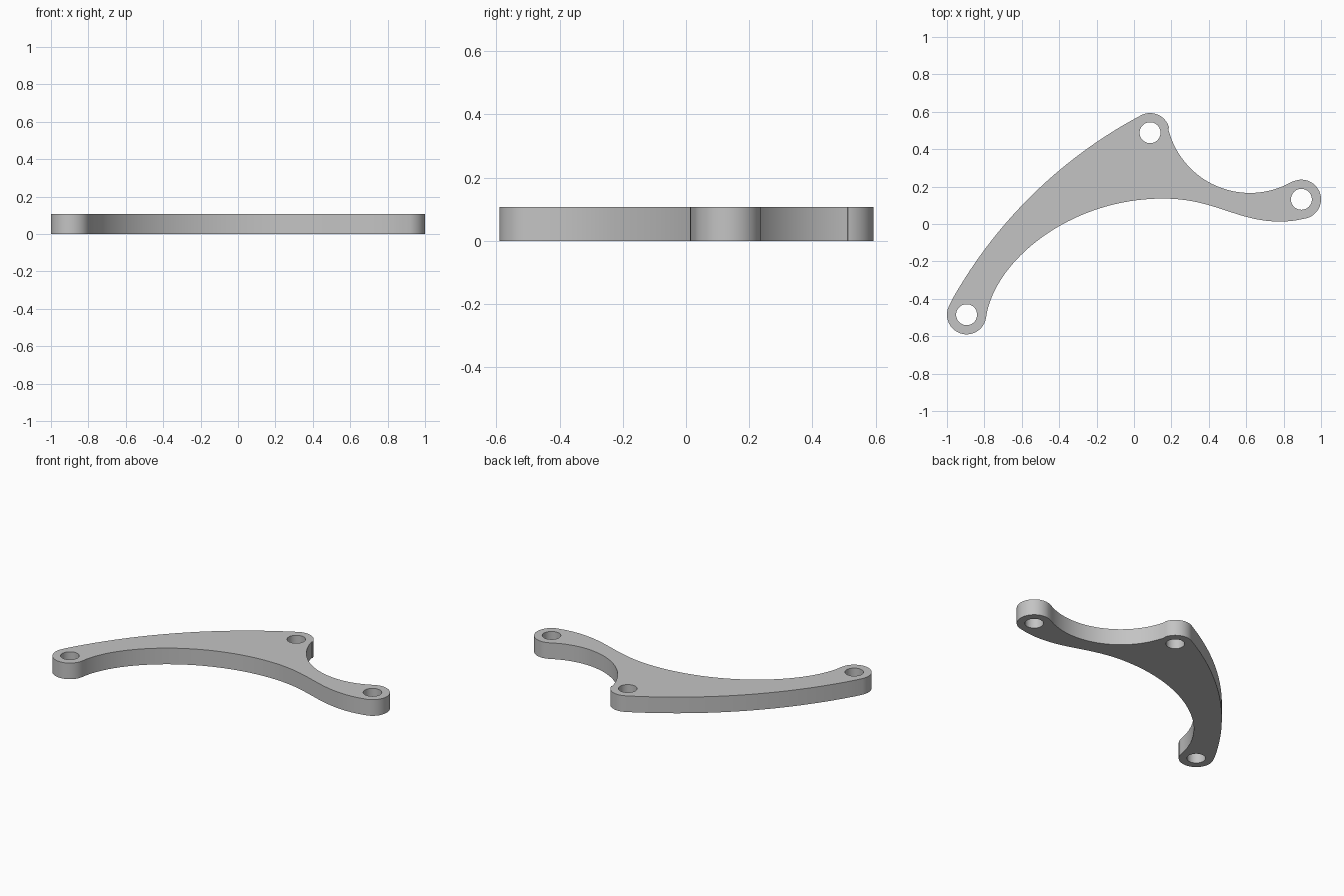
import bpy, bmesh
from math import atan2, cos, sin, radians, tau
from mathutils import Vector

if "Cube" in bpy.data.objects:
    bpy.data.objects.remove(bpy.data.objects["Cube"], do_unlink=True)

THICKNESS = 0.107
LUG_R, HOLE_R = 0.105, 0.056
LUG_A, LUG_B, LUG_C = Vector((-0.895, -0.485)), Vector((0.086, 0.488)), Vector((0.895, 0.132))
BACK_C, BACK_R = Vector((1.211, -1.632)), 2.505     # long convex back edge
NOTCH_C, NOTCH_R = Vector((0.62, 0.616)), 0.45      # concave edge between two lugs


def angle(a, b):
    d = b - a
    return atan2(d.y, d.x)


def arc(c, r, a0, a1, n, clockwise=True):
    sweep = (a1 - a0) % tau - (tau if clockwise else 0)
    return [c + r * Vector((cos(a0 + sweep * i / n), sin(a0 + sweep * i / n)))
            for i in range(n + 1)]


def bezier(p0, p1, p2, p3, n):
    p0, p1, p2, p3 = map(Vector, (p0, p1, p2, p3))
    return [p0 * (1 - t) ** 3 + p1 * 3 * t * (1 - t) ** 2 + p2 * 3 * t * t * (1 - t) + p3 * t ** 3
            for t in (i / n for i in range(n + 1))]


# Outline, clockwise from the left lug
back_a, back_b = angle(BACK_C, LUG_A), angle(BACK_C, LUG_B)
outline = arc(BACK_C, BACK_R, back_a, back_b, 40)
outline += arc(LUG_B, LUG_R, back_b, angle(LUG_B, NOTCH_C), 24)
outline += arc(NOTCH_C, NOTCH_R, angle(NOTCH_C, LUG_B), angle(NOTCH_C, LUG_C), 36, False)
outline += arc(LUG_C, LUG_R, angle(LUG_C, NOTCH_C), radians(-75), 32)
outline += bezier((0.92, 0.031), (0.872, 0.019), (0.83, 0.013), (0.78, 0.013), 8)
outline += bezier((0.78, 0.013), (0.55, 0.013), (0.43, 0.136), (0.155, 0.136), 24)
outline += bezier((0.155, 0.136), (-0.345, 0.136), (-0.75, -0.2), (-0.791, -0.5), 40)
outline += arc(LUG_A, LUG_R, radians(-8.6), back_a, 32)

# Bolt holes
loops = [outline] + [arc(c, HOLE_R, 0, 0, 40) for c in (LUG_A, LUG_B, LUG_C)]

# Fill the plate and extrude it
bm = bmesh.new()
for loop in loops:
    points = [p for i, p in enumerate(loop) if (p - loop[i - 1]).length > 0.004]
    verts = [bm.verts.new((p.x, p.y, 0)) for p in points]
    for i, v in enumerate(verts):
        bm.edges.new((verts[i - 1], v))
bmesh.ops.triangle_fill(bm, use_beauty=True, edges=bm.edges[:], normal=(0, 0, 1))
result = bmesh.ops.extrude_face_region(bm, geom=bm.faces[:], use_keep_orig=True)
top = [g for g in result["geom"] if isinstance(g, bmesh.types.BMVert)]
bmesh.ops.translate(bm, verts=top, vec=(0, 0, THICKNESS))
bmesh.ops.recalc_face_normals(bm, faces=bm.faces[:])

mesh = bpy.data.meshes.new("bracket_plate")
bm.to_mesh(mesh)
bm.free()
plate = bpy.data.objects.new("bracket_plate", mesh)
bpy.context.collection.objects.link(plate)

# Plain grey material
grey = bpy.data.materials.new("light_grey")
grey.use_nodes = True
colour = (0.55, 0.55, 0.55, 1)
grey.diffuse_color = colour
grey.node_tree.nodes["Principled BSDF"].inputs["Base Color"].default_value = colour
mesh.materials.append(grey)

bpy.ops.object.select_all(action='DESELECT')
plate.select_set(True)
bpy.context.view_layer.objects.active = plate
bpy.ops.object.shade_smooth_by_angle(angle=radians(35))
